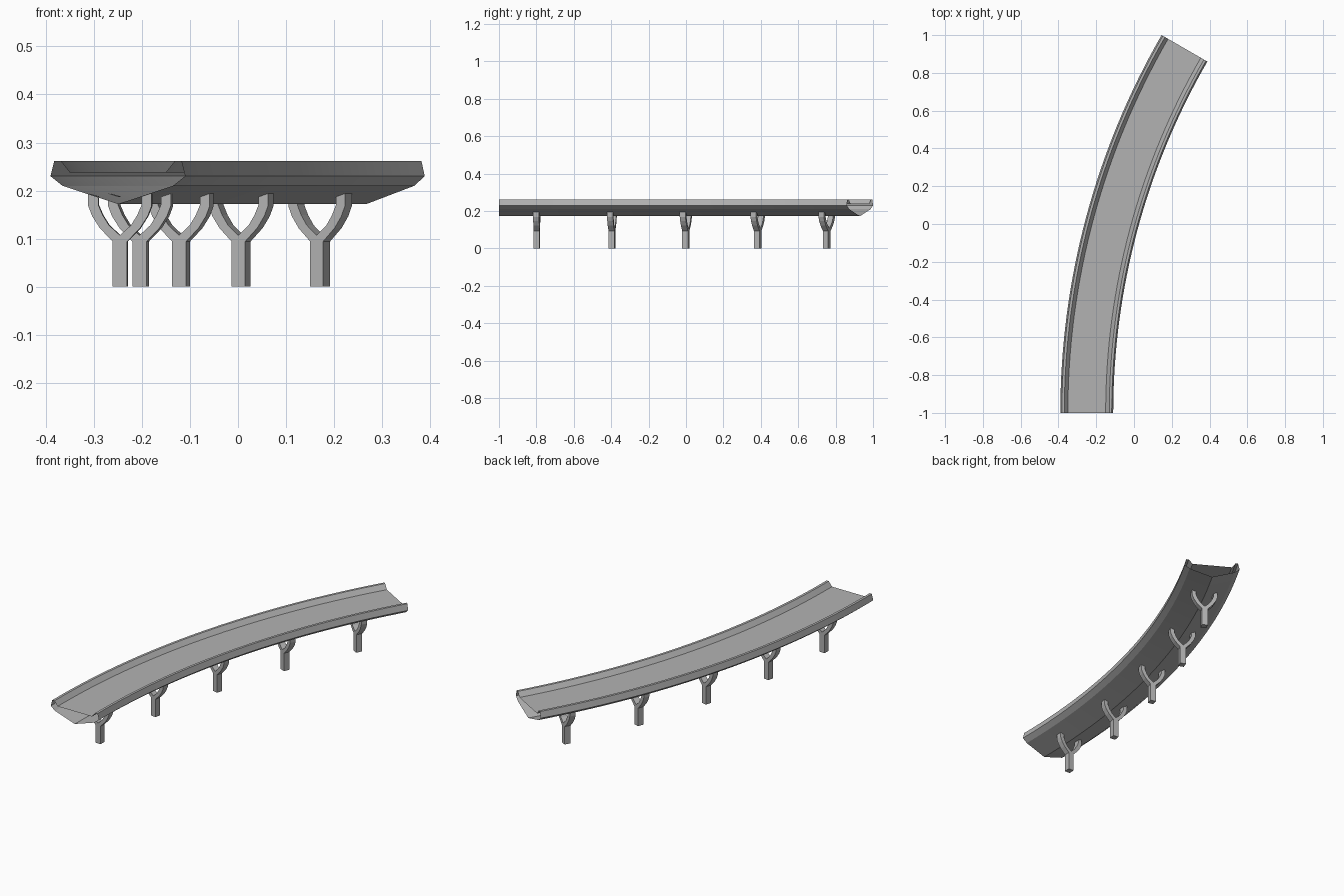
import bpy
import bmesh
from math import sin, cos, radians
from mathutils import Matrix, Vector

cube = bpy.data.objects.get("Cube")
if cube:
    bpy.data.objects.remove(cube, do_unlink=True)

RADIUS = 3.86
START = Vector((-0.25, -1.0, 0))
SWEEP = 30
STEPS = 32

grey = bpy.data.materials.new("concrete grey")
grey.use_nodes = True
colour = (0.45, 0.45, 0.45, 1)
grey.diffuse_color = colour
grey.node_tree.nodes["Principled BSDF"].inputs["Base Color"].default_value = colour


def frame(angle):
    """Placement on the bend: local x runs across the road, local y along it."""
    a = radians(angle)
    spot = START + Vector((RADIUS * (1 - cos(a)), RADIUS * sin(a), 0))
    return Matrix.Translation(spot) @ Matrix.Rotation(-a, 4, 'Z')


def finish(name, bm):
    bmesh.ops.recalc_face_normals(bm, faces=bm.faces)
    mesh = bpy.data.meshes.new(name)
    bm.to_mesh(mesh)
    bm.free()
    mesh.materials.append(grey)
    obj = bpy.data.objects.new(name, mesh)
    bpy.context.collection.objects.link(obj)
    return obj


def mirrored(half):
    """Close a half outline by adding its mirror image across x = 0."""
    return half + [(-x, z) for x, z in reversed(half) if x > 0]


# Road: hollow trough with raised lips, swept around the bend, open at both ends
section = mirrored([(0, 0.172), (0.115, 0.21), (0.14, 0.23),
                    (0.132, 0.262), (0.119, 0.262), (0.1, 0.238)])
bm = bmesh.new()
rings = []
for i in range(STEPS + 1):
    place = frame(SWEEP * i / STEPS)
    rings.append([bm.verts.new(place @ Vector((x, 0, z))) for x, z in section])
for a, b in zip(rings, rings[1:]):
    for j in range(len(section)):
        k = (j + 1) % len(section)
        bm.faces.new((a[j], a[k], b[k], b[j]))
road = finish("road", bm)
bpy.context.view_layer.objects.active = road
road.select_set(True)
bpy.ops.object.shade_smooth_by_angle(angle=radians(15))
road.select_set(False)

# Forked pillars: one outline, extruded to the pillar depth
DEPTH = 0.032
right_half = [(0.015, 0), (0.015, 0.094), (0.042, 0.122), (0.058, 0.147),
              (0.066, 0.168), (0.066, 0.194), (0.045, 0.188), (0.045, 0.17),
              (0.036, 0.149), (0.023, 0.128), (0, 0.107)]
outline = right_half + [(-x, z) for x, z in reversed(right_half[:-1])]
for n in range(5):
    bm = bmesh.new()
    face = bm.faces.new([bm.verts.new((x, -DEPTH / 2, z)) for x, z in outline])
    grown = bmesh.ops.extrude_face_region(bm, geom=[face])
    moved = [v for v in grown["geom"] if isinstance(v, bmesh.types.BMVert)]
    bmesh.ops.translate(bm, verts=moved, vec=(0, DEPTH, 0))
    pillar = finish(f"pillar_{n + 1}", bm)
    pillar.matrix_world = frame(3 + 6 * n)
